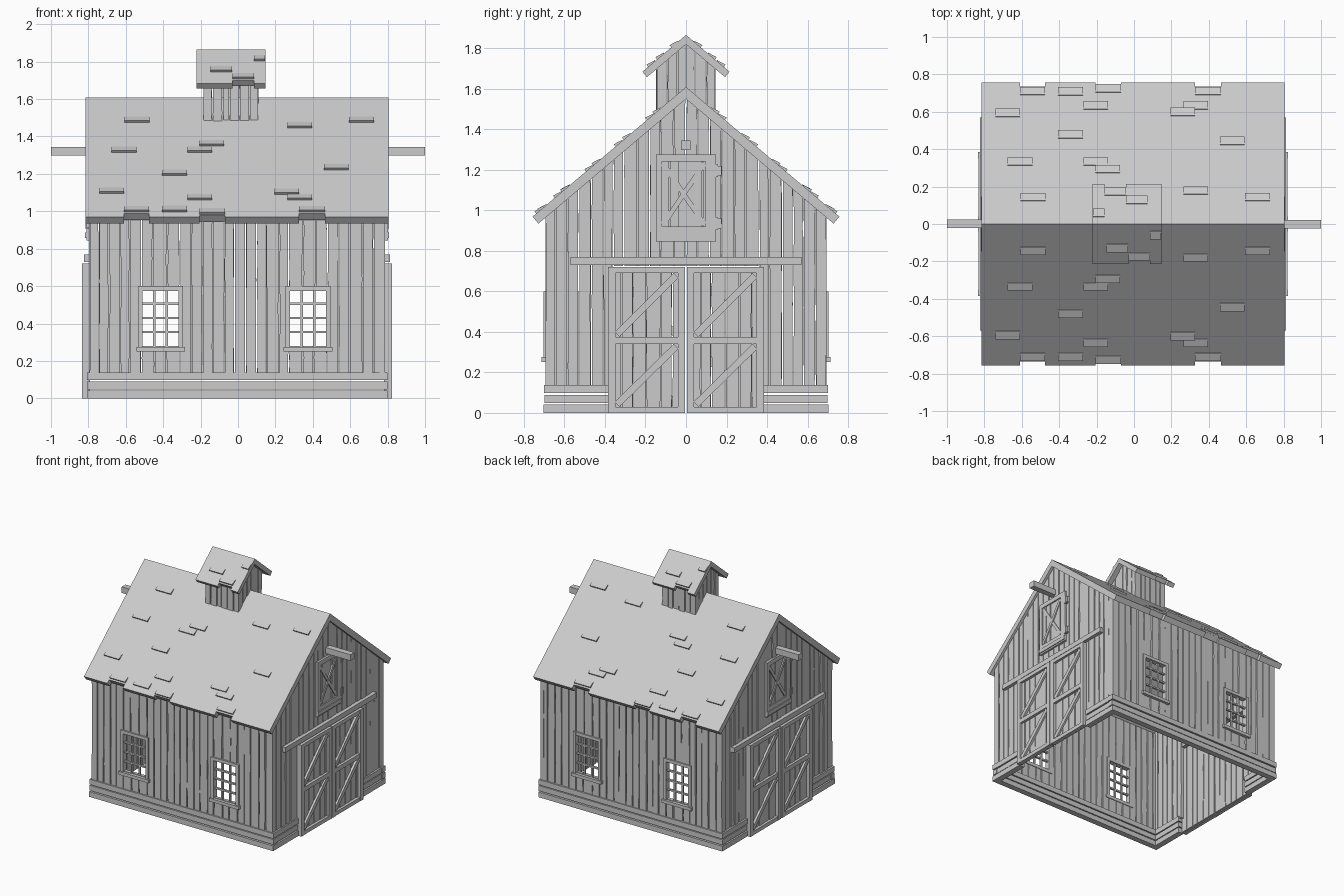
import bpy, bmesh, math, random
from mathutils import Vector

if "Cube" in bpy.data.objects:
    bpy.data.objects.remove(bpy.data.objects["Cube"])

random.seed(4)
CX = -0.005          # centre of the barn body
SLOPE = math.atan(0.845)
C, S = math.cos(SLOPE), math.sin(SLOPE)
parts = {}


def prism(name, pts, d0, d1, f):
    """Extrude a 2D outline from depth d0 to d1, placed by mapping f(u, v, d)."""
    bm = parts.setdefault(name, bmesh.new())
    a = [bm.verts.new(f(u, v, d0)) for u, v in pts]
    b = [bm.verts.new(f(u, v, d1)) for u, v in pts]
    bm.faces.new(a)
    bm.faces.new(b[::-1])
    n = len(pts)
    for i in range(n):
        j = (i + 1) % n
        bm.faces.new((a[i], b[i], b[j], a[j]))


def rect(name, u0, u1, v0, v1, d0, d1, f):
    prism(name, [(u0, v0), (u1, v0), (u1, v1), (u0, v1)], d0, d1, f)


def bar(name, p, q, w, d0, d1, f):
    p, q = Vector(p), Vector(q)
    t = (q - p).normalized() * w / 2
    n = Vector((-t.y, t.x))
    prism(name, [p - n, q - n, q + n, p + n], d0, d1, f)


def boards(name, u0, u1, lo, hi, d0, d1, f, width=0.06, jit=0.003):
    """Row of slightly crooked upright boards; lo and hi are functions of u."""
    n = max(1, round((u1 - u0) / width))
    cuts = [u0 + (u1 - u0) * i / n for i in range(n + 1)]
    for i in range(1, n):
        cuts[i] += random.uniform(-0.008, 0.008)
    for a, b in zip(cuts, cuts[1:]):
        a += 0.002
        b -= 0.002
        wob = lambda: random.uniform(0, jit)
        ts = [0, 0.2, 0.42, 0.6, 0.83, 1]
        left = [(a + wob(), lo(a) + (hi(a) - lo(a)) * t) for t in ts]
        right = [(b - wob(), lo(b) + (hi(b) - lo(b)) * t) for t in ts]
        prism(name, right + left[::-1], d0, d1 + random.uniform(-0.005, 0.002), f)


def const(v):
    return lambda u: v


def long_side(s, cx=CX):
    return lambda u, v, d: (cx + u, s * d, v)


def gable_side(s, cx=CX):
    return lambda u, v, d: (cx + s * d, s * u, v)


def roof_half(name, s, cx, apex, half_y, half_x, thick, notches, bumps):
    """Sloped slab with a notched eave and a scatter of lifted shingles."""
    plane = lambda x, t, h: (x, s * (t * C + h * S), apex - t * S + h * C)
    end = half_y / C
    pts = [(cx - half_x, 0), (cx - half_x, end)]
    for a, b, depth in sorted(notches):
        pts += [(a, end), (a, end - depth), (b, end - depth), (b, end)]
        bumps = bumps + [((a + b) / 2, half_y - depth - 0.02, b - a)]
    pts += [(cx + half_x, end), (cx + half_x, 0)]
    prism(name, pts, -thick, 0, plane)
    for x, y, w in bumps:
        t = y / C
        prof = [(t - .023, -.005), (t - .023, .004), (t + .023, .014), (t + .023, -.005)]
        prism(name + "_shingles", prof, x - w / 2, x + w / 2,
              lambda tt, h, xx: plane(xx, tt, h))


# Long walls with two windows each
WIN = (-0.409, 0.379)
HW, WZ0, WZ1 = 0.103, 0.28, 0.58
for s in (-1, 1):
    f = long_side(s)
    edges = [-0.79] + [w + k * HW for w in WIN for k in (-1, 1)] + [0.79]
    for i, (a, b) in enumerate(zip(edges, edges[1:])):
        if i % 2 == 0:
            boards("side_wall", a, b, const(.12), const(.975), .665, .692, f)
        else:
            boards("side_wall", a, b, const(.12), const(WZ0), .665, .692, f)
            boards("side_wall", a, b, const(WZ1), const(.975), .665, .692, f)
    for w in WIN:
        for k in (-1, 1):
            e = w + k * (HW + .006)
            rect("window_frame", e - .012, e + .012, WZ0 - .01, WZ1 + .02, .66, .702, f)
        rect("window_frame", w - .1, w + .1, WZ1 - .005, WZ1 + .02, .66, .701, f)
        rect("window_sill", w - .13, w + .13, .25, .275, .66, .712, f)
        for k in (-1, 1):
            bx = w + k * .0335
            rect("window_bars", bx - .006, bx + .006, WZ0 - .01, WZ1, .672, .688, f)
        for k in range(1, 4):
            z = WZ0 + (WZ1 - WZ0) * k / 4
            rect("window_bars", w - .1, w + .1, z - .006, z + .006, .674, .69, f)

# Gable ends with doors, loft hatch, track and hoist beam
for s in (-1, 1):
    f = gable_side(s)
    top = lambda u: 1.565 - .845 * abs(u)
    for a, b, z in ((-.695, -.36, .12), (-.36, 0, .725), (0, .36, .725), (.36, .695, .12)):
        boards("gable_wall", a, b, const(z), top, .762, .79, f)

    # Pair of barn doors
    for a, b in ((-.385, -.004), (.004, .385)):
        boards("door_planks", a, b, const(.005), const(.72), .785, .808, f, .063, .002)
        for u in (a, b - .036):
            rect("door_frame", u, u + .036, 0, .72, .8, .829, f)
        for z0, z1 in ((0, .03), (.34, .375), (.69, .72)):
            rect("door_frame", a + .036, b - .036, z0, z1, .8, .827, f)
        for z0, z1 in ((.03, .34), (.375, .69)):
            bar("door_brace", (a + .045, z0 + .012), (b - .045, z1 - .012), .034, .8, .822, f)
    rect("door_track", -.57, .57, .73, .77, .78, .818, f)

    # Loft hatch
    boards("loft_hatch", -.145, .145, const(.845), const(1.275), .785, .797, f, .058, .001)
    for u0, u1 in ((-.147, -.118), (.096, .147)):
        rect("loft_hatch_frame", u0, u1, .845, 1.275, .785, .806, f)
    for z0, z1 in ((.845, .857), (.887, .92), (1.24, 1.275)):
        rect("loft_hatch_frame", -.118, .096, z0, z1, .785, .805, f)
    rect("loft_hatch_frame", -.147, .147, .857, .887, .785, .812, f)
    bar("loft_hatch_brace", (-.112, .93), (.09, 1.23), .024, .785, .804, f)
    bar("loft_hatch_brace", (-.112, 1.23), (.09, .93), .024, .785, .802, f)
    for z in (.935, 1.195):
        rect("loft_hinge", .14, .158, z - .03, z + .03, .785, .81, f)
        rect("loft_hinge", .158, .175, z - .024, z + .024, .785, .804, f)
    rect("hoist_beam", -.025, .022, 1.297, 1.345, .76, 1.0, gable_side(s, 0))

# Three courses of foundation planks
for i, z in enumerate((0, .048, .097)):
    o = (.702, .697, .7)[i]
    for s in (-1, 1):
        rect("foundation", -.803, .803, z, z + .041, .655, o, long_side(s))
        for a, b in ((-.69, -.385), (.385, .69)):
            rect("foundation", a, b, z, z + .041, .755, o + .101, gable_side(s))

# Main roof
bumps = [(x, y, .132) for x, y in (
    (-.34, .705), (-.675, .59), (-.205, .63), (.33, .63), (.26, .595), (-.34, .475),
    (.525, .44), (-.61, .33), (-.205, .33), (-.14, .29), (-.54, .14), (.33, .175), (.66, .14))]
notches = [(-.61, -.475, .03), (-.205, -.07, .016), (.325, .465, .03)]
for s in (-1, 1):
    roof_half("roof", s, CX, 1.608, .757, .81, .045, notches, bumps)

# Cupola
CC = -.037
for s in (-1, 1):
    boards("cupola_wall", -.147, .147, const(1.475), const(1.71), .125, .146,
           long_side(s, CC), .05, .002)
    for a, b in ((-.145, 0), (0, .145)):
        boards("cupola_wall", a, b, lambda u: 1.585 - .845 * abs(u),
               lambda u: 1.835 - .845 * abs(u), .125, .147, gable_side(s, CC), .05, .002)
    m = lambda x: CC - s * (x - CC)
    n = sorted((m(-.03), m(.085)))
    roof_half("cupola_roof", s, CC, 1.865, .215, .184, .035, [(n[0], n[1], .026)],
              [(m(-.09), .125, .115), (m(.115), .055, .06)])

# Turn every collected part into an object
for name, bm in parts.items():
    bmesh.ops.recalc_face_normals(bm, faces=bm.faces)
    me = bpy.data.meshes.new(name)
    bm.to_mesh(me)
    bm.free()
    bpy.context.collection.objects.link(bpy.data.objects.new(name, me))
